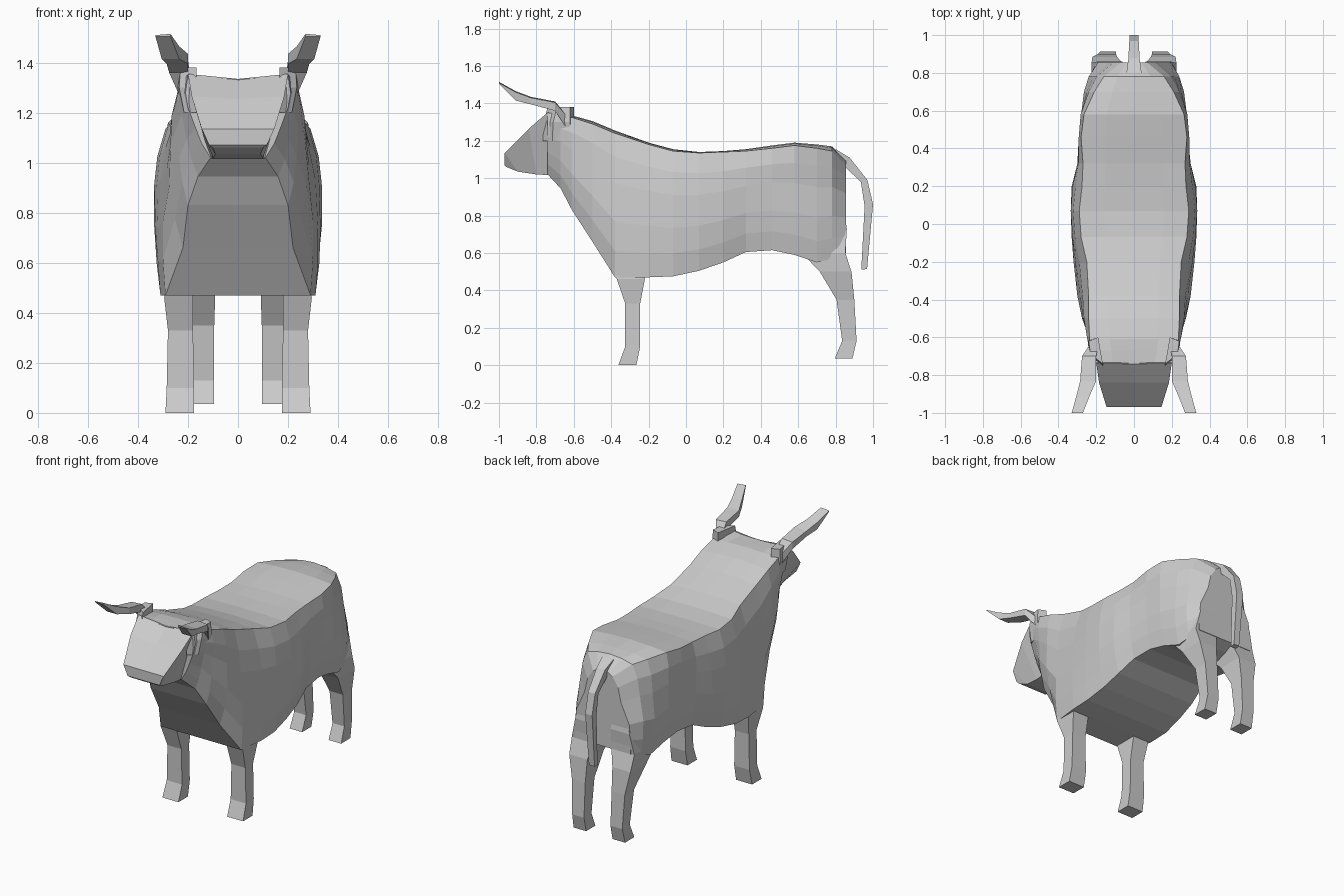
import bpy, bmesh


def loft(name, rings, mirror=False):
    """Skin a list of equal-length rings, cap both ends, optionally mirror in x."""
    bm = bmesh.new()
    loops = [[bm.verts.new(p) for p in ring] for ring in rings]
    n = len(loops[0])
    for a, b in zip(loops, loops[1:]):
        for i in range(n):
            j = (i + 1) % n
            bm.faces.new((a[i], a[j], b[j], b[i]))
    bm.faces.new(loops[0])
    bm.faces.new(loops[-1])
    bmesh.ops.recalc_face_normals(bm, faces=bm.faces)
    mesh = bpy.data.meshes.new(name)
    bm.to_mesh(mesh)
    bm.free()
    obj = bpy.data.objects.new(name, mesh)
    bpy.context.collection.objects.link(obj)
    if mirror:
        obj.modifiers.new("Mirror", 'MIRROR')
    return obj


def both_sides(half):
    """Close a half ring, running from top centre to bottom centre."""
    return half + [(-x, y, z) for x, y, z in half[-2:0:-1]]


# Body slices: y, top, belly, half widths (back edge, upper, middle, belly), edge drop
slices = [
    (-0.74, 1.335, 1.02, .200, .20, .17, .11, -.015),
    (-0.67, 1.335, 0.945, .220, .225, .205, .16, -.005),
    (-0.61, 1.335, 0.83, .235, .24, .235, .20, .010),
    (-0.50, 1.305, 0.66, .240, .27, .275, .22, .015),
    (-0.38, 1.255, 0.47, .240, .285, .30, .29, .015),
    (-0.20, 1.190, 0.47, .250, .31, .32, .31, .010),
    (-0.07, 1.155, 0.475, .280, .325, .33, .31, .010),
    (0.07, 1.140, 0.505, .290, .335, .335, .30, .005),
    (0.20, 1.145, 0.55, .275, .325, .33, .29, .005),
    (0.32, 1.155, 0.605, .270, .30, .30, .27, .010),
    (0.46, 1.175, 0.615, .280, .285, .285, .26, .015),
    (0.58, 1.190, 0.59, .265, .28, .28, .25, .015),
    (0.70, 1.180, 0.55, .210, .25, .265, .235, .020),
    (0.78, 1.170, 0.57, .160, .215, .24, .22, .025),
    (0.855, 1.100, 0.60, .070, .13, .19, .20, .030),
]
rings = []
for y, zt, zb, wt, w1, w2, wb, drop in slices:
    h = zt - zb
    rings.append(both_sides([
        (0, y, zt), (wt * .55, y, zt - drop * .3), (wt, y, zt - drop),
        ((wt + w1) / 2 + .01, y, zt - h * .18), (w1, y, zt - h * .36),
        (w2, y, zt - h * .62), ((w2 + wb) / 2 + .005, y, zt - h * .82),
        (wb, y, zb), (0, y, zb)]))
loft("body", rings)

# Head: wedge narrowing to the muzzle (top y, z, bottom y, z, half widths)
head = [
    (-0.735, 1.335, -0.70, 1.015, .200, .11),
    (-0.84, 1.255, -0.80, 1.020, .185, .10),
    (-0.97, 1.135, -0.90, 1.035, .145, .09),
    (-0.97, 1.07, -0.96, 1.060, .115, .10),
]
loft("head", [both_sides([
    (0, ty, tz), (wt, ty, tz + (.02 if k == 0 else .01 if k == 1 else 0)),
    (wb, by, bz), (0, by, bz)])
    for k, (ty, tz, by, bz, wt, wb) in enumerate(head)])

# Horns: flattened prongs sweeping forward (y, top z, bottom z, inner x, outer x)
horn = [
    (-0.64, 1.34, 1.27, .19, .235),
    (-0.70, 1.41, 1.36, .20, .275),
    (-0.83, 1.435, 1.395, .20, .285),
    (-0.91, 1.465, 1.415, .235, .305),
    (-1.00, 1.515, 1.505, .27, .33),
]
loft("horns", [[(a, y, zt), (b, y, zt - .005), (b, y, zb), (a, y, zb)]
               for y, zt, zb, a, b in horn], mirror=True)

# Cheeks: ridge under each horn where the neck meets the face
loft("cheeks", [[(.19, -0.60, z), (x, -0.62, z), (x - .01, f + .05, z), (.165, f, z)]
                for z, x, f in [(1.38, .24, -0.74), (1.30, .245, -0.76), (1.20, .225, -0.765)]],
     mirror=True)


def legs(name, sections):
    """Paired legs from sections: z, front y, back y, inner x, outer x."""
    loft(name, [[(a, f, z), (b, f, z), (b, r, z), (a, r, z)]
                for z, f, r, a, b in sections], mirror=True)


legs("front_legs", [
    (0.55, -0.40, -0.21, .18, .28),
    (0.46, -0.37, -0.22, .18, .295),
    (0.33, -0.325, -0.245, .18, .28),
    (0.10, -0.325, -0.245, .175, .285),
    (0.00, -0.362, -0.265, .175, .29),
])
legs("rear_legs", [
    (0.85, 0.70, 0.84, .07, .17),
    (0.73, 0.64, 0.86, .06, .195),
    (0.60, 0.62, 0.852, .06, .225),
    (0.50, 0.715, 0.885, .09, .22),
    (0.35, 0.805, 0.90, .095, .19),
    (0.13, 0.835, 0.912, .095, .18),
    (0.035, 0.795, 0.89, .095, .185),
])

# Tail: hanging strip (front y, z, back y, z, half width)
tail = [
    (0.80, 1.09, 0.80, 1.155, .04),
    (0.85, 1.06, 0.875, 1.11, .03),
    (0.935, 0.98, 0.97, 0.99, .025),
    (0.955, 0.85, 1.00, 0.86, .025),
    (0.937, 0.51, 0.968, 0.515, .02),
]
loft("tail", [[(-w, fy, fz), (w, fy, fz), (w, by, bz), (-w, by, bz)]
              for fy, fz, by, bz, w in tail])
